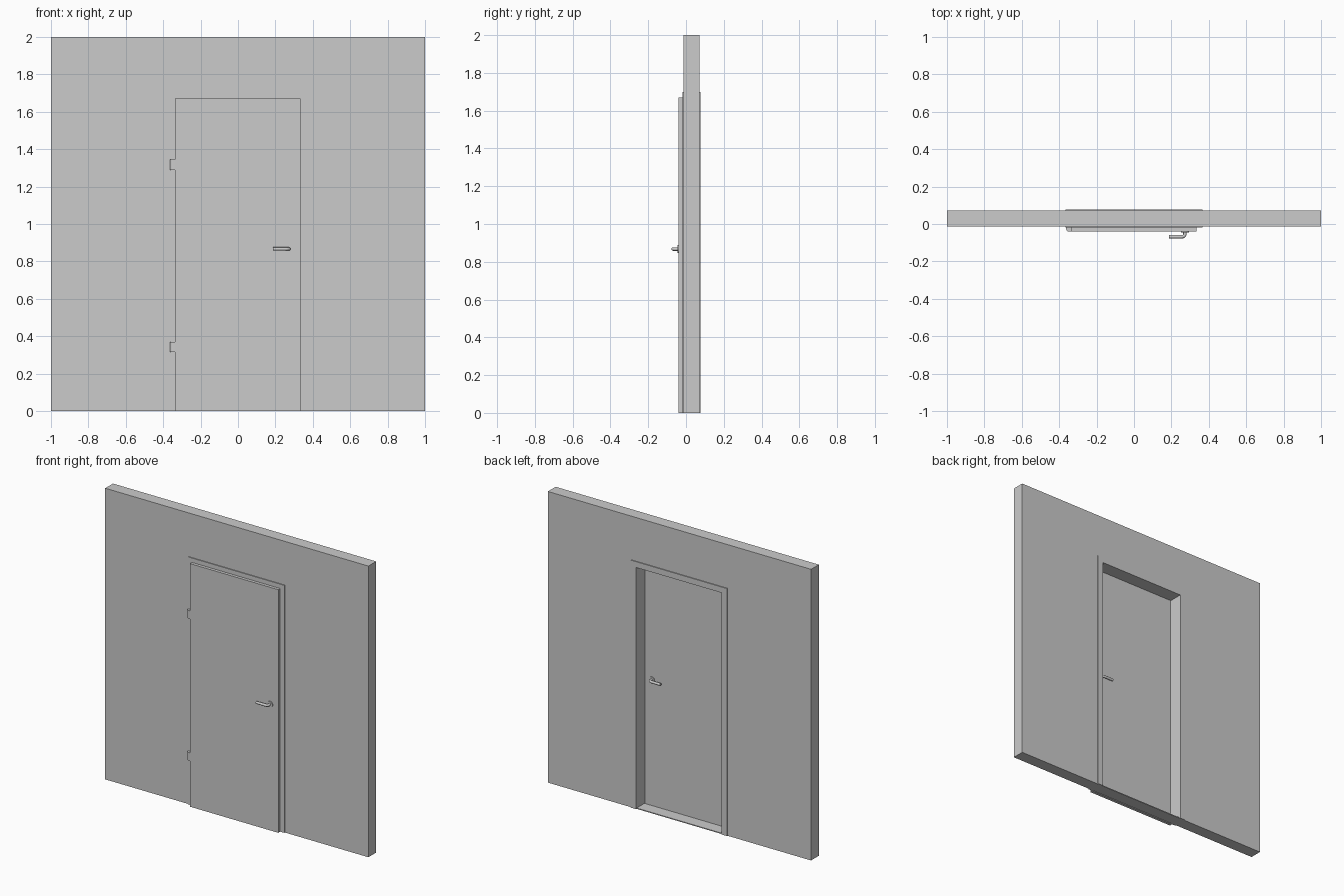
import bpy, bmesh, math
from mathutils import Vector

if "Cube" in bpy.data.objects:
    bpy.data.objects.remove(bpy.data.objects["Cube"])


def prism(name, pts, to3d, direction):
    """Extrude a closed 2D outline along a vector."""
    bm = bmesh.new()
    face = bm.faces.new([bm.verts.new(to3d(a, b)) for a, b in pts])
    ext = bmesh.ops.extrude_face_region(bm, geom=[face])
    moved = [v for v in ext["geom"] if isinstance(v, bmesh.types.BMVert)]
    bmesh.ops.translate(bm, verts=moved, vec=Vector(direction))
    bmesh.ops.recalc_face_normals(bm, faces=bm.faces)
    me = bpy.data.meshes.new(name)
    bm.to_mesh(me)
    bm.free()
    ob = bpy.data.objects.new(name, me)
    bpy.context.collection.objects.link(ob)
    return ob


def arch(name, outer_x, outer_z, inner_x, inner_z, y0, y1):
    """Upside-down U shape: two uprights and a top."""
    pts = [(-outer_x, 0), (-outer_x, outer_z), (outer_x, outer_z), (outer_x, 0),
           (inner_x, 0), (inner_x, inner_z), (-inner_x, inner_z), (-inner_x, 0)]
    return prism(name, pts, lambda x, z: (x, y0, z), (0, y1 - y0, 0))


def box(name, x0, x1, y0, y1, z0, z1):
    pts = [(x0, z0), (x1, z0), (x1, z1), (x0, z1)]
    return prism(name, pts, lambda x, z: (x, y0, z), (0, y1 - y0, 0))


def smooth(ob):
    bpy.ops.object.select_all(action='DESELECT')
    ob.select_set(True)
    bpy.context.view_layer.objects.active = ob
    bpy.ops.object.shade_smooth_by_angle(angle=math.radians(35))


WALL_F, WALL_B = -0.013, 0.071
FRAME_F, FRAME_B = -0.019, 0.077
DOOR_F = -0.04
HANDLE_X, HANDLE_Z = 0.272, 0.867

# Wall with door opening and a thin floor sill
arch("wall", 1, 2, 0.335, 1.67, WALL_F, WALL_B)
box("sill", -0.325, 0.325, WALL_F, WALL_B, 0, 0.006)

# Door frame: casing on both sides and a lining through the wall
arch("front_casing", 0.366, 1.70, 0.325, 1.66, FRAME_F, WALL_F)
arch("back_casing", 0.366, 1.70, 0.325, 1.66, WALL_B, FRAME_B)
arch("frame_lining", 0.335, 1.67, 0.325, 1.66, WALL_F, WALL_B)

# Door leaf resting against the front casing
box("door_leaf", -0.336, 0.334, DOOR_F, FRAME_F, 0, 1.67)

# Hinges with a rounded outer corner
cx, cy, r = -0.349, -0.026, 0.014
hinge = [(-0.336, FRAME_F), (-0.363, FRAME_F)]
hinge += [(cx - r * math.cos(a), cy - r * math.sin(a))
          for a in (math.radians(15 * i) for i in range(7))]
hinge += [(-0.336, DOOR_F)]
for label, z in (("lower", 0.315), ("upper", 1.29)):
    smooth(prism(label + "_hinge", hinge, lambda x, y, z=z: (x, y, z), (0, 0, 0.055)))


# Lever handles, one on each face of the door
def lever_handle(side, face_y, out):
    bpy.ops.mesh.primitive_cylinder_add(
        vertices=32, radius=0.021, depth=0.006,
        location=(HANDLE_X, face_y + out * 0.003, HANDLE_Z), rotation=(math.pi / 2, 0, 0))
    rose = bpy.context.object
    rose.name = side + "_handle_rose"
    smooth(rose)

    reach, bend = 0.028, 0.014
    path = [(HANDLE_X, 0)]
    path += [(HANDLE_X - bend * (1 - math.cos(a)), reach - bend + bend * math.sin(a))
             for a in (math.radians(15 * i) for i in range(7))]
    path += [(0.187, reach)]
    cu = bpy.data.curves.new(side + "_handle_lever", 'CURVE')
    cu.dimensions = '3D'
    cu.bevel_depth = 0.009
    cu.bevel_resolution = 4
    cu.use_fill_caps = True
    sp = cu.splines.new('POLY')
    sp.points.add(len(path) - 1)
    for p, (x, d) in zip(sp.points, path):
        p.co = (x, face_y + out * d, HANDLE_Z, 1)
    ob = bpy.data.objects.new(side + "_handle_lever", cu)
    bpy.context.collection.objects.link(ob)
    bpy.ops.object.select_all(action='DESELECT')
    ob.select_set(True)
    bpy.context.view_layer.objects.active = ob
    bpy.ops.object.convert(target='MESH')
    smooth(bpy.context.object)


lever_handle("front", DOOR_F, -1)
lever_handle("back", FRAME_F, 1)
